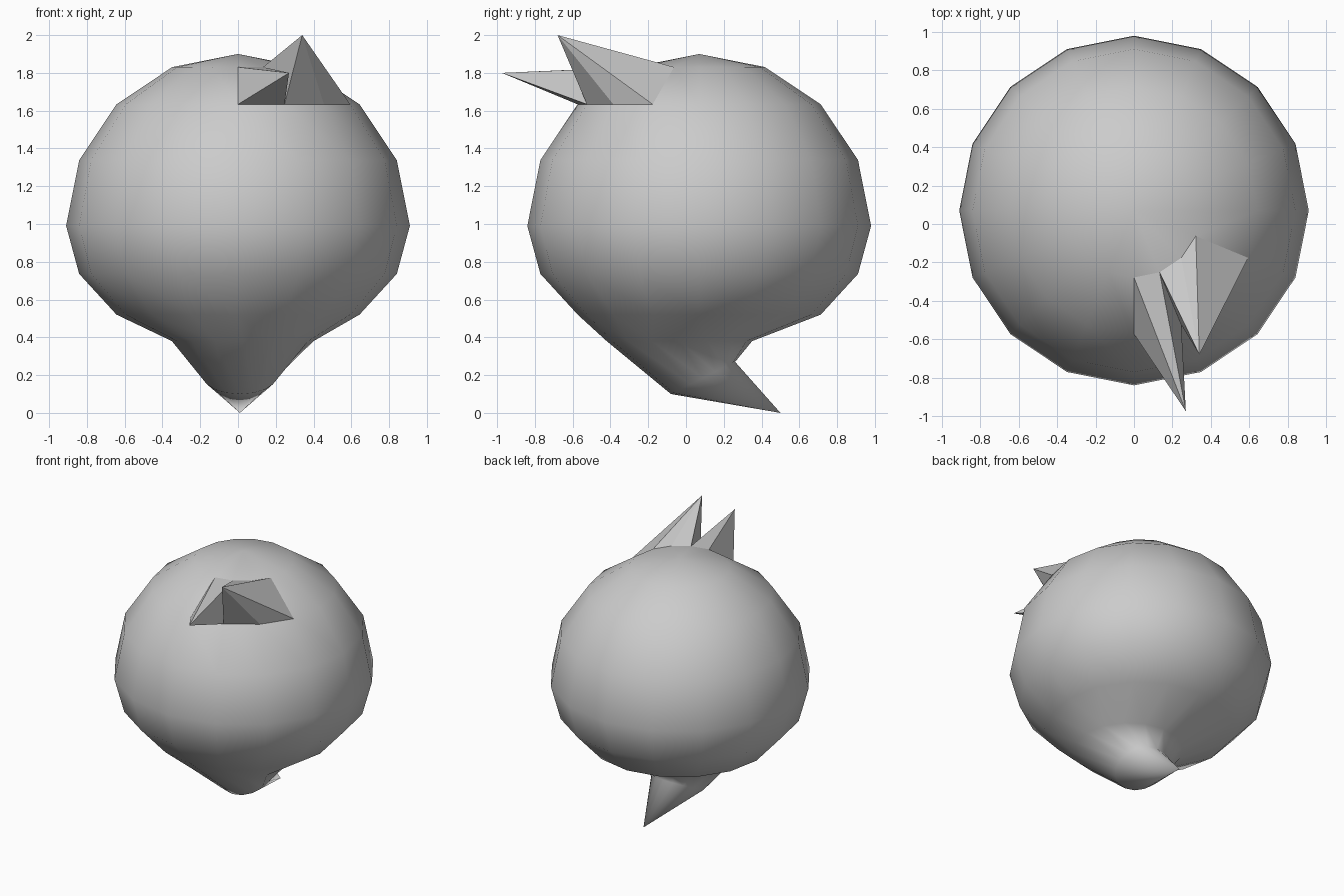
import bpy, bmesh
from math import sin, cos, pi

if "Cube" in bpy.data.objects:
    bpy.data.objects.remove(bpy.data.objects["Cube"])

N, R = 16, 0.91
CY, CZ = 0.07, 0.99
bm = bmesh.new()


def ring(cx, cy, rx, ry, zc, tilt=0.0):
    """Ring of N vertices starting at the front; tilt raises the back."""
    return [bm.verts.new((cx + rx * sin(2 * pi * i / N),
                          cy - ry * cos(2 * pi * i / N),
                          zc - tilt * cos(2 * pi * i / N))) for i in range(N)]


def fan(loop, tip):
    """Triangles from a closed loop to a tip."""
    t = bm.verts.new(tip)
    return [bm.faces.new((loop[i], loop[(i + 1) % len(loop)], t))
            for i in range(len(loop))]


# round body: true sphere above, flattened below
rings = []
for k in range(1, 7):
    a = pi * k / 8
    h = R * cos(a) * (1 if k <= 4 else 0.73)
    rings.append(ring(0, CY, R * sin(a), R * sin(a), CZ + h))
# lower neck ring and tilted tail ring
rings.append(ring(0.025, -0.035, 0.375, 0.385, 0.38))
rings.append(ring(0.01, 0.09, 0.19, 0.17, 0.185, 0.085))

# crown cap, side walls (leaving the spike openings) and tail point
fan(rings[0], (0, CY, CZ + R))
for k in range(len(rings) - 1):
    for i in range(N):
        if k == 0 and i in (0, 1, 2):
            continue
        j = (i + 1) % N
        bm.faces.new((rings[k][i], rings[k + 1][i], rings[k + 1][j], rings[k][j]))
fan(rings[-1], (0.01, 0.5, 0.0))
for f in bm.faces:
    f.smooth = True

# two flat spikes drawn out of the forehead faces
up, low = rings[0], rings[1]
spikes = fan([up[0], low[0], low[1], up[1]], (0.27, -0.975, 1.80))
spikes += fan([up[1], low[1], low[2], low[3], up[3], up[2]], (0.34, -0.68, 2.0))
for f in spikes:
    f.smooth = False

bmesh.ops.recalc_face_normals(bm, faces=bm.faces[:])
mesh = bpy.data.meshes.new("spiked_body")
bm.to_mesh(mesh)
bm.free()
bpy.context.collection.objects.link(bpy.data.objects.new("spiked_body", mesh))
